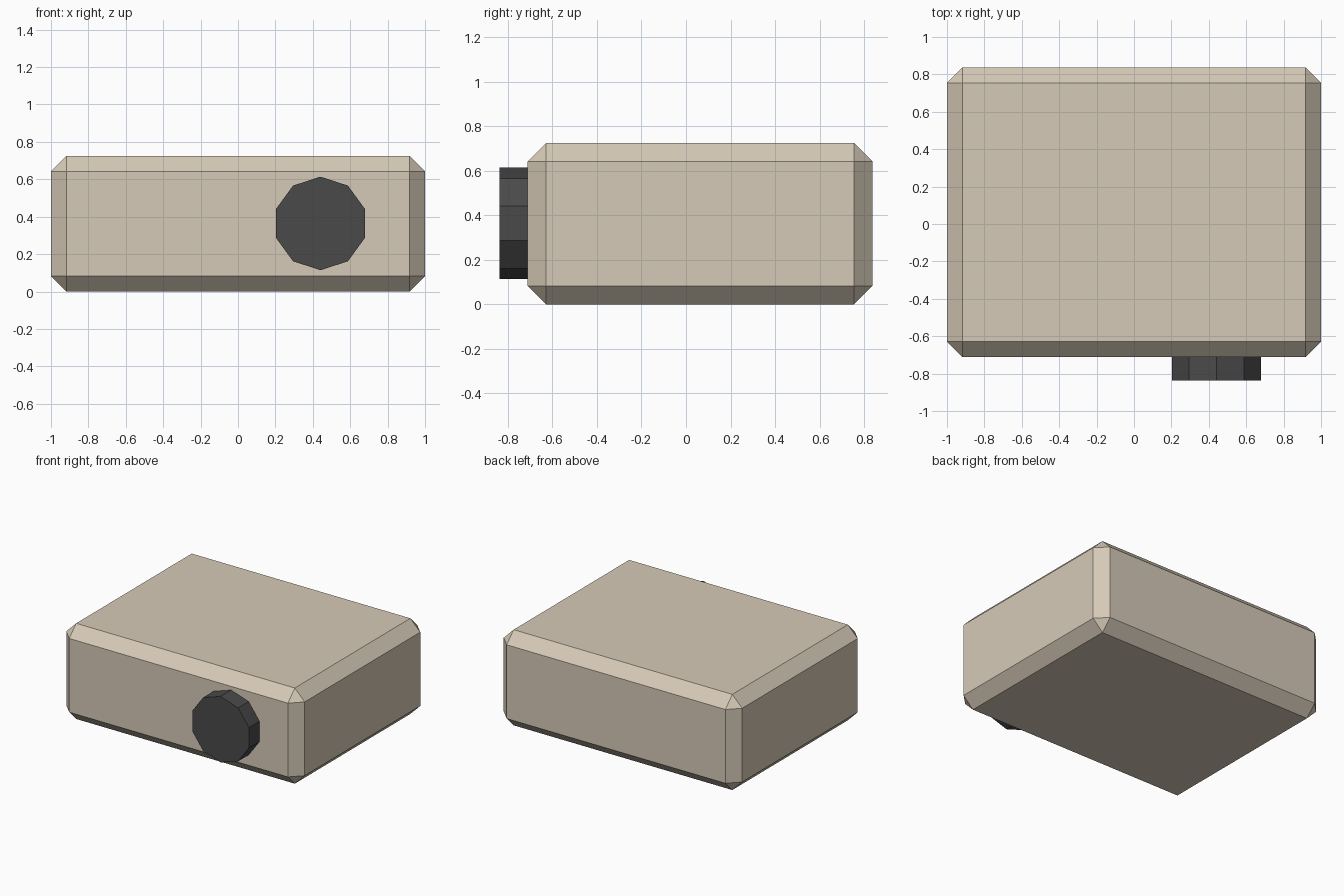
import bpy, bmesh, math
from mathutils import Matrix

if "Cube" in bpy.data.objects:
    bpy.data.objects.remove(bpy.data.objects["Cube"])


def material(name, rgb):
    m = bpy.data.materials.new(name)
    m.diffuse_color = (*rgb, 1)
    m.use_nodes = True
    m.node_tree.nodes["Principled BSDF"].inputs["Base Color"].default_value = m.diffuse_color
    return m


def make_object(name, bm, mat):
    bmesh.ops.recalc_face_normals(bm, faces=bm.faces)
    me = bpy.data.meshes.new(name)
    bm.to_mesh(me)
    bm.free()
    me.materials.append(mat)
    ob = bpy.data.objects.new(name, me)
    bpy.context.collection.objects.link(ob)
    return ob


beige = material("warm beige", (0.67, 0.59, 0.475))
charcoal = material("charcoal", (0.068, 0.068, 0.068))

FRONT, BACK, HEIGHT, CHAMFER = -0.712, 0.838, 0.725, 0.083

# Body: box with every edge chamfered
bm = bmesh.new()
bmesh.ops.create_cube(bm, size=1)
bmesh.ops.scale(bm, vec=(2, BACK - FRONT, HEIGHT), verts=bm.verts)
bmesh.ops.translate(bm, vec=(0, (FRONT + BACK) / 2, HEIGHT / 2), verts=bm.verts)
bmesh.ops.bevel(bm, geom=bm.edges[:], offset=CHAMFER, offset_type='OFFSET',
                segments=1, profile=0.5, affect='EDGES')
make_object("body", bm, beige)

# Knob: ten-sided disc on the front, with a corner pointing up
KNOB_FRONT, KNOB_BACK = -0.838, FRONT + 0.01
bm = bmesh.new()
bmesh.ops.create_circle(bm, cap_ends=True, segments=10, radius=0.25)
top = max(bm.verts, key=lambda v: v.co.y).co
turn = math.pi / 2 - math.atan2(top.y, top.x)
ext = bmesh.ops.extrude_face_region(bm, geom=bm.faces[:])
bmesh.ops.translate(bm, vec=(0, 0, KNOB_FRONT - KNOB_BACK),
                    verts=[g for g in ext["geom"] if isinstance(g, bmesh.types.BMVert)])
bm.transform(Matrix.Translation((0.441, KNOB_BACK, 0.364))
             @ Matrix.Rotation(-math.pi / 2, 4, 'X')
             @ Matrix.Rotation(turn, 4, 'Z'))
# Close the back of the knob, then point its extrusion to the front
if any(e.is_boundary for e in bm.edges):
    bmesh.ops.holes_fill(bm, edges=[e for e in bm.edges if e.is_boundary])
ys = [v.co.y for v in bm.verts]
if max(ys) > KNOB_BACK + 1e-4:
    for v in bm.verts:
        v.co.y = 2 * KNOB_BACK - v.co.y
make_object("front_knob", bm, charcoal)
